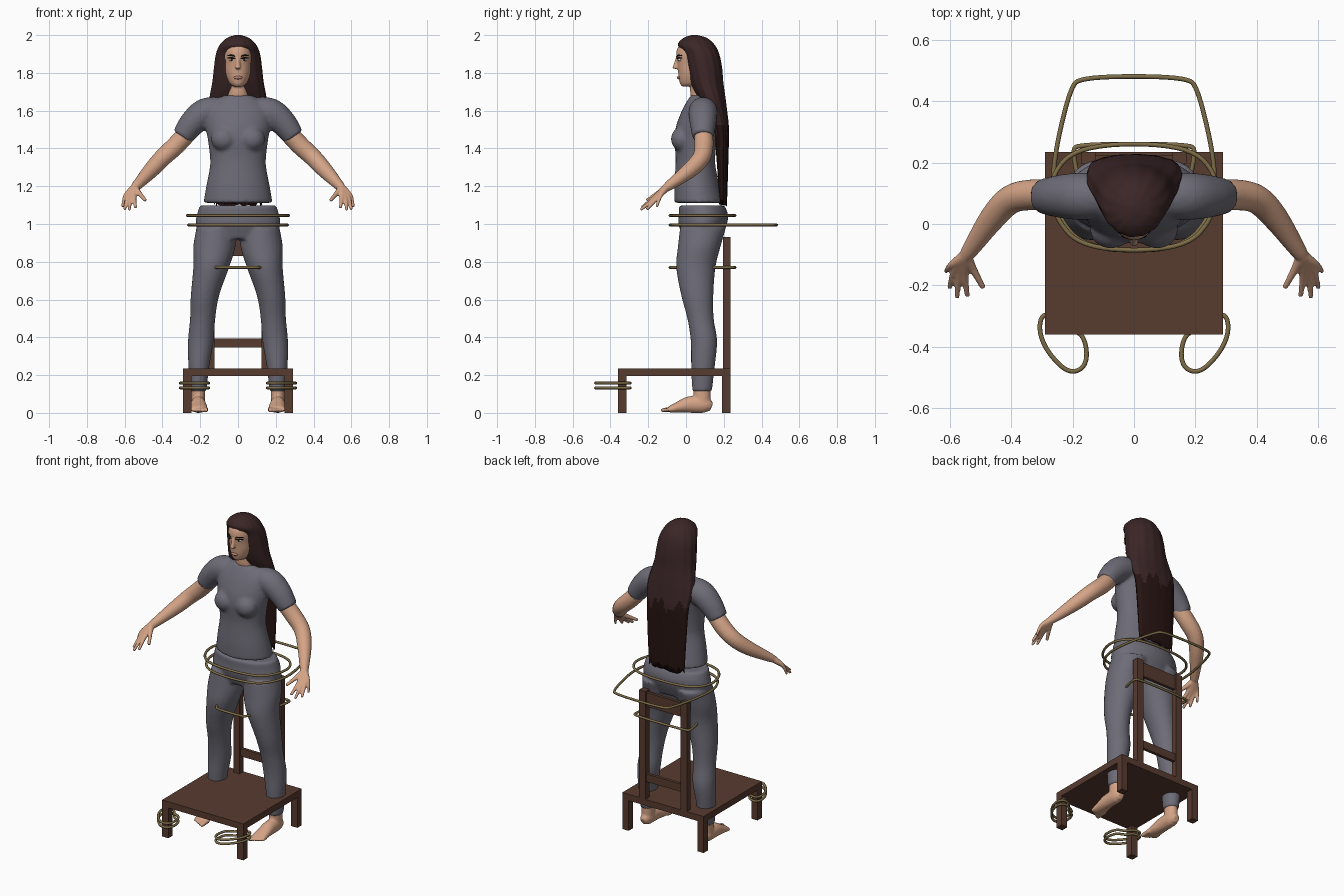
import bpy, bmesh, math, random
from mathutils import Vector, Matrix

random.seed(4)
if "Cube" in bpy.data.objects:
    bpy.data.objects.remove(bpy.data.objects["Cube"])


def material(name, r, g, b):
    mat = bpy.data.materials.new(name)
    mat.use_nodes = True
    mat.diffuse_color = (r, g, b, 1)
    mat.node_tree.nodes["Principled BSDF"].inputs["Base Color"].default_value = (r, g, b, 1)
    return mat


skin = material("skin", .66, .37, .24)
lips = material("lips", .5, .22, .16)
white = material("eye white", .75, .72, .7)
black = material("lash black", .012, .008, .008)
cloth = material("grey cloth", .155, .15, .185)
wood = material("brown wood", .095, .043, .028)
twine = material("rope tan", .21, .155, .065)
hair_top = material("dark brown hair", .044, .019, .02)
hair_low = material("deep brown hair", .02, .007, .006)


def link(name, data, *mats):
    obj = bpy.data.objects.new(name, data)
    bpy.context.collection.objects.link(obj)
    for mat in mats:
        data.materials.append(mat)
    return obj


def finish(name, bm, mat, voxel=0, smooth=True):
    """Turn a bmesh into an object, optionally fusing its parts into one skin."""
    bmesh.ops.recalc_face_normals(bm, faces=bm.faces)
    for face in bm.faces:
        face.smooth = smooth
    mesh = bpy.data.meshes.new(name)
    bm.to_mesh(mesh)
    bm.free()
    obj = link(name, mesh, mat)
    if voxel:
        fuse = obj.modifiers.new("fuse", 'REMESH')
        fuse.mode, fuse.voxel_size, fuse.use_smooth_shade = 'VOXEL', voxel, True
        soften = obj.modifiers.new("soften", 'SMOOTH')
        soften.factor, soften.iterations = .5, 3
    return obj


def spline(rows, steps):
    """Catmull-Rom interpolation through rows of numbers."""
    out = []
    for i in range(len(rows) - 1):
        a, b, c, d = (rows[max(0, min(len(rows) - 1, i + k))] for k in (-1, 0, 1, 2))
        for s in range(steps):
            t = s / steps
            out.append([q + t / 2 * (r - p + t * (2 * p - 5 * q + 4 * r - w + t * (3 * (q - r) + w - p)))
                        for p, q, r, w in zip(a, b, c, d)])
    return out + [list(rows[-1])]


def loft(bm, rows, side=1, flat=False, sides=24, steps=5, wave=0):
    """Sweep ellipses (x, y, z, radius, radius), level or square to the path."""
    rows = spline(rows, steps)
    points = [Vector((side * r[0], r[1], r[2])) for r in rows]
    rings = []
    for i, row in enumerate(rows):
        u, v = Vector((1, 0, 0)), Vector((0, 1, 0))
        if not flat:
            t = (points[min(i + 1, len(rows) - 1)] - points[max(i - 1, 0)]).normalized()
            u = t.cross(Vector((0, 0, 1))).normalized()
            v = u.cross(t)
        ring = []
        for k in range(sides):
            a = math.tau * k / sides
            grow = 1 + wave * math.sin(14 * a)
            ring.append(bm.verts.new(points[i] + grow * (u * max(row[3], .002) * math.cos(a)
                                                         + v * max(row[4], .002) * math.sin(a))))
        rings.append(ring)
    for lower, upper in zip(rings, rings[1:]):
        for k in range(sides):
            j = (k + 1) % sides
            bm.faces.new((lower[k], lower[j], upper[j], upper[k]))
    bm.faces.new(rings[0])
    bm.faces.new(rings[-1])
    return rings


def band(z, half, front, back):
    return (0, (front + back) / 2, z, half, (back - front) / 2)


def round_rows(*rows):
    return [(x, y, z, r, r) for x, y, z, r in rows]


def blob(bm, loc, size):
    bmesh.ops.create_uvsphere(bm, u_segments=20, v_segments=12, radius=1,
                              matrix=Matrix.Translation(loc) @ Matrix.Diagonal((*size, 1)))


def box(name, x, y, z):
    bm = bmesh.new()
    size = (x[1] - x[0], y[1] - y[0], z[1] - z[0])
    mid = [sum(p) / 2 for p in (x, y, z)]
    bmesh.ops.create_cube(bm, size=1, matrix=Matrix.Translation(mid) @ Matrix.Diagonal((*size, 1)))
    finish(name, bm, wood, smooth=False)


def rope(name, points, z):
    curve = bpy.data.curves.new(name, 'CURVE')
    curve.dimensions, curve.bevel_depth, curve.bevel_resolution = '3D', .0075, 2
    line = curve.splines.new('NURBS')
    line.points.add(len(points) - 1)
    for p, (x, y) in zip(line.points, points):
        p.co = (x, y, z, 1)
    line.use_cyclic_u, line.order_u, line.resolution_u = True, 3, 8
    link(name, curve, twine)


SIDES = (("left", 1), ("right", -1))

# Chair
box("seat", (-.29, .29), (-.36, .235), (.195, .235))
box("back_top_rail", (-.13, .13), (.205, .225), (.83, .92))
box("back_low_rail", (-.13, .13), (.205, .225), (.345, .395))
for label, s in SIDES:
    outer, inner = sorted((s * .29, s * .245)), sorted((s * .125, s * .17))
    box(label + "_front_leg", outer, (-.36, -.315), (0, .2))
    box(label + "_back_leg", outer, (.19, .235), (0, .2))
    box(label + "_back_post", inner, (.195, .235), (.23, .93))

# Ropes: half outlines mirrored into loops
loops = {
    "waist_rope": (1.045, [(.16, -.085), (.26, .02), (.275, .16), (.17, .26)]),
    "hip_rope": (.995, [(.15, -.085), (.25, .02), (.27, .17), (.21, .44), (.17, .48)]),
    "thigh_rope": (.77, [(.08, -.085), (.115, -.07), (.21, .24), (.17, .26)]),
}
for name, (z, half) in loops.items():
    rope(name, half + [(-x, y) for x, y in reversed(half)], z)
ankle = [(.3, -.29), (.31, -.35), (.28, -.42), (.21, -.49), (.15, -.46), (.16, -.36), (.22, -.34), (.24, -.3)]
for label, s in SIDES:
    for level, z in (("upper", .158), ("lower", .132)):
        rope(f"{label}_{level}_ankle_rope", [(s * x, y) for x, y in ankle], z)

# Shirt: torso, bust and sleeves fused
bm = bmesh.new()
loft(bm, [band(1.112, .183, -.062, .2), band(1.2, .168, -.062, .178), band(1.3, .149, -.056, .157),
          band(1.36, .149, -.055, .155), band(1.45, .16, -.062, .165), band(1.52, .172, -.052, .172),
          band(1.6, .17, -.022, .172), band(1.65, .13, .005, .16), band(1.68, .075, .025, .13)],
     flat=True, sides=40)
for label, s in SIDES:
    blob(bm, (s * .075, -.02, 1.45), (.068, .06, .065))
    loft(bm, round_rows((.08, .09, 1.6, .07), (.17, .09, 1.59, .077), (.24, .09, 1.535, .07),
                        (.295, .09, 1.462, .057)), s)
finish("shirt", bm, cloth, .01)

# Trousers
bm = bmesh.new()
loft(bm, [band(.92, .19, -.015, .185), band(1, .224, -.04, .217), band(1.05, .217, -.038, .222),
          band(1.098, .203, -.038, .205)], flat=True, sides=40)
for label, s in SIDES:
    loft(bm, [(.21, .085, .112, .042, .052), (.207, .09, .25, .056, .063), (.197, .095, .38, .068, .07),
              (.187, .077, .5, .067, .07), (.175, .06, .62, .075, .085), (.142, .052, .77, .095, .104),
              (.125, .07, .88, .112, .113), (.115, .09, .98, .105, .122)], s, flat=True)
finish("trousers", bm, cloth, .01)

# Arms, hands and feet
WRIST = (.548, -.105, 1.192, .022)
fingers = [((.595, -.135, 1.15, .012), (.612, -.155, 1.09, .007)),
           ((.583, -.15, 1.142, .013), (.6, -.208, 1.077, .008)),
           ((.568, -.163, 1.137, .013), (.576, -.24, 1.075, .008)),
           ((.55, -.168, 1.14, .013), (.542, -.235, 1.087, .008)),
           ((.525, -.145, 1.165, .014), (.49, -.208, 1.125, .009))]
for label, s in SIDES:
    bm = bmesh.new()
    loft(bm, round_rows((.26, .09, 1.49, .05), (.33, .095, 1.415, .05), (.4, .08, 1.35, .047),
                        (.46, .02, 1.285, .042), (.53, -.08, 1.21, .028), WRIST), s)
    for knuckle, tip in fingers:
        loft(bm, round_rows(WRIST, knuckle, tip), s, sides=12)
    finish(label + "_arm", bm, skin, .005)

    bm = bmesh.new()
    loft(bm, [(.21, .085, .05, .036, .045), (.21, .085, .16, .036, .045)], s, flat=True)
    loft(bm, [(.21, .135, .03, .02, .022), (.21, .1, .042, .036, .042), (.21, .02, .044, .04, .044),
              (.207, -.04, .03, .044, .03), (.205, -.088, .018, .046, .017)], s)
    for i in range(5):
        x, size = .17 + i * .018, .013 - i * .001
        loft(bm, round_rows((x, -.06, .018, size), (x, -.1 + i * .005, .017, size),
                            (x, -.132 + i * .009, .012, size * .8)), s, sides=12)
    finish(label + "_foot", bm, skin, .006)

# Head and neck
bm = bmesh.new()
loft(bm, [band(1.61, .065, .045, .13), band(1.66, .062, .03, .13), band(1.7, .053, .022, .125),
          band(1.78, .053, .025, .125)], flat=True)
loft(bm, [band(1.728, .022, -.02, .04), band(1.742, .043, -.031, .08), band(1.775, .06, -.039, .11),
          band(1.81, .07, -.042, .13), band(1.85, .074, -.046, .15), band(1.9, .077, -.052, .15),
          band(1.94, .07, -.04, .14), band(1.97, .04, 0, .1)], flat=True, sides=32)
loft(bm, round_rows((0, -.042, 1.885, .01), (0, -.052, 1.85, .011), (0, -.058, 1.822, .015)))
finish("head", bm, skin, .005)

# Face details
bm = bmesh.new()
blob(bm, (0, -.037, 1.775), (.024, .011, .009))
finish("mouth", bm, lips)
for label, s in SIDES:
    for part, x, y, z, size, mat in (("eye", .034, -.033, 1.87, (.015, .009, .008), white),
                                     ("iris", .034, -.039, 1.87, (.006, .005, .007), black)):
        bm = bmesh.new()
        blob(bm, (s * x, y, z), size)
        finish(f"{label}_{part}", bm, mat)
    for part, z, size in (("brow", 1.891, .0045), ("lashes", 1.878, .004)):
        bm = bmesh.new()
        loft(bm, round_rows((.014, -.046, z - .003, size), (.035, -.039, z + .002, size),
                            (.054, -.021, z, size * .6)), s, sides=8)
        finish(f"{label}_{part}", bm, black)

# Long hair with ragged ends; the lower length is darker
bm = bmesh.new()
rings = loft(bm, [band(2, .015, .03, .06), band(1.985, .058, -.012, .11), band(1.95, .095, -.042, .15),
                  band(1.9, .116, -.016, .175), band(1.83, .126, 0, .19), band(1.75, .135, .022, .197),
                  band(1.68, .148, .055, .207), band(1.61, .155, .1, .216), band(1.5, .145, .145, .227),
                  band(1.3, .135, .165, .223), band(1.11, .125, .175, .217)],
             flat=True, sides=84, steps=6, wave=.012)
for vert in rings[-1]:
    vert.co.z += random.uniform(-.02, .025)
hair = finish("hair", bm, hair_top)
hair.data.materials.append(hair_low)
for face in hair.data.polygons:
    x, y, z = face.center
    face.material_index = int(z < 1.52 + .03 * math.sin(45 * x) + .02 * math.sin(110 * x))
